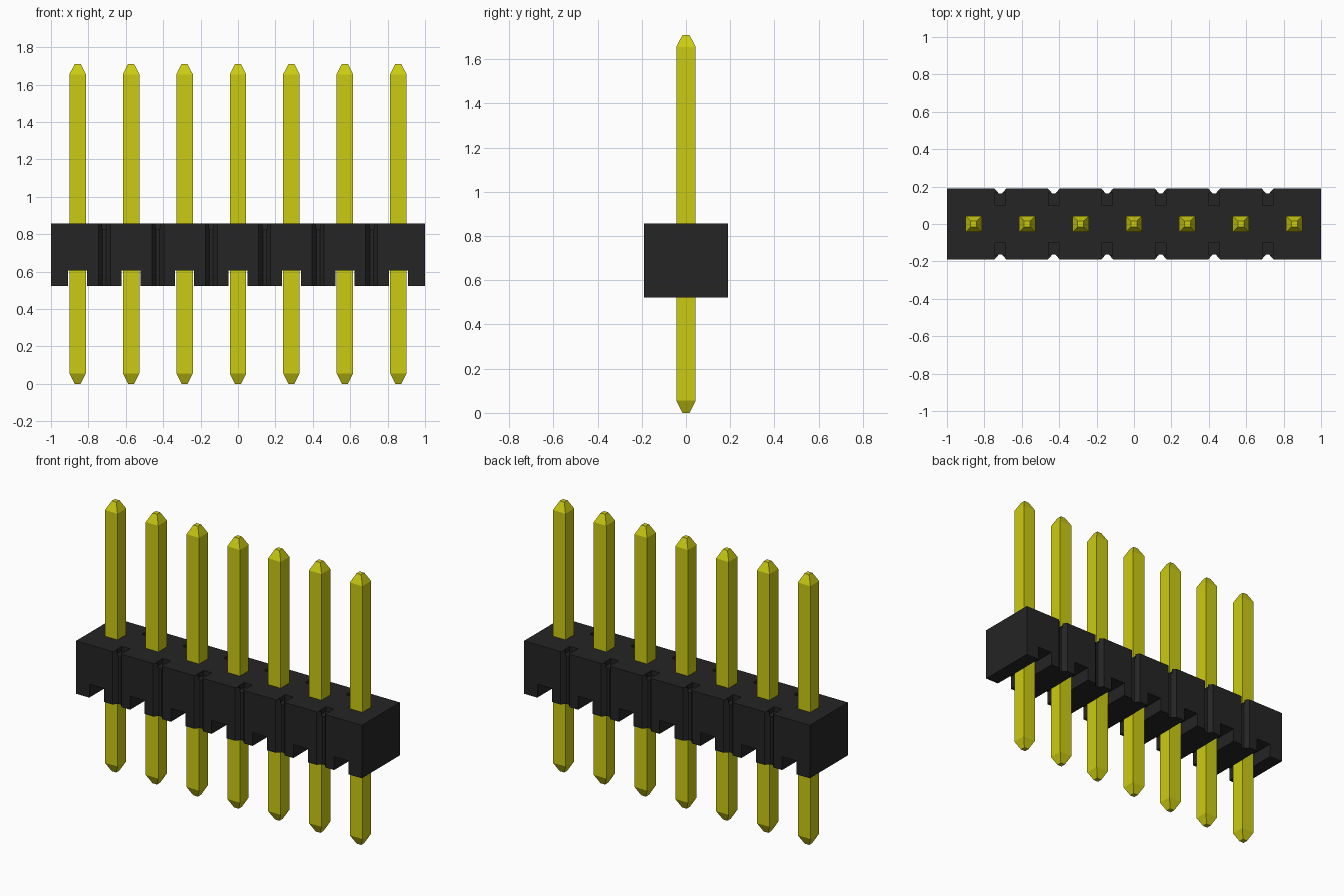
import bpy, bmesh
from mathutils import Matrix

cube = bpy.data.objects.get("Cube")
if cube:
    bpy.data.objects.remove(cube, do_unlink=True)

COUNT = 7
PITCH = 2 / COUNT
HALF_Y = 0.19
Z0, Z1 = 0.522, 0.857          # housing bottom and top
CHANNEL_TOP = 0.607
PIN_X = [(i - (COUNT - 1) / 2) * PITCH for i in range(COUNT)]
GROOVE_X = [-1 + i * PITCH for i in range(1, COUNT)]


def material(name, rgb):
    m = bpy.data.materials.new(name)
    m.use_nodes = True
    m.diffuse_color = (*rgb, 1)
    bsdf = m.node_tree.nodes["Principled BSDF"]
    bsdf.inputs["Base Color"].default_value = (*rgb, 1)
    bsdf.inputs["Roughness"].default_value = 0.6
    return m


black = material("black plastic", (0.018, 0.018, 0.018))
gold = material("yellow metal", (0.60, 0.60, 0.006))


def make_object(name, bm, mat):
    bmesh.ops.recalc_face_normals(bm, faces=bm.faces[:])
    me = bpy.data.meshes.new(name)
    bm.to_mesh(me)
    bm.free()
    me.materials.append(mat)
    ob = bpy.data.objects.new(name, me)
    bpy.context.collection.objects.link(ob)
    return ob


def add_box(bm, x0, x1, y0, y1, z0, z1):
    size = Matrix.Diagonal((x1 - x0, y1 - y0, z1 - z0, 1))
    place = Matrix.Translation(((x0 + x1) / 2, (y0 + y1) / 2, (z0 + z1) / 2))
    bmesh.ops.create_cube(bm, size=1, matrix=place @ size)


# Housing: plan outline with break grooves on both long sides, extruded up
front = [(-1, -HALF_Y)]
for x in GROOVE_X:
    front += [(x - 0.032, -HALF_Y), (x - 0.009, -HALF_Y + 0.026),
              (x + 0.009, -HALF_Y + 0.026), (x + 0.032, -HALF_Y)]
front.append((1, -HALF_Y))
outline = front + [(-x, -y) for x, y in front]
bm = bmesh.new()
base = bm.faces.new([bm.verts.new((x, y, Z0)) for x, y in outline])
ext = bmesh.ops.extrude_face_region(bm, geom=[base], use_keep_orig=True)
top = [v for v in ext["geom"] if isinstance(v, bmesh.types.BMVert)]
bmesh.ops.translate(bm, vec=(0, 0, Z1 - Z0), verts=top)
housing = make_object("housing", bm, black)

# Cutter: channels under the pins and small pockets behind the grooves
bm = bmesh.new()
for x in PIN_X:
    add_box(bm, x - 0.051, x + 0.051, -0.4, 0.4, 0.3, CHANNEL_TOP)
for x in GROOVE_X:
    for s in (-1, 1):
        ya, yb = sorted((s * 0.1, s * 0.168))
        add_box(bm, x - 0.028, x + 0.028, ya, yb, Z1 - 0.03, Z1 + 0.1)
cutter = make_object("housing_cutter", bm, black)
cutter.hide_render = True
mod = housing.modifiers.new("cut", "BOOLEAN")
mod.operation = "DIFFERENCE"
mod.solver = "EXACT"
mod.object = cutter
bpy.context.view_layer.objects.active = housing
bpy.ops.object.modifier_apply(modifier=mod.name)
bpy.data.objects.remove(cutter, do_unlink=True)

# Pins: square bars with tapered ends, built from stacked square sections
SECTIONS = [(0, 0.016), (0.056, 0.044), (1.655, 0.044), (1.71, 0.016)]
for i, x in enumerate(PIN_X):
    bm = bmesh.new()
    rings = [[bm.verts.new((x + sx * h, sy * h, z))
              for sx, sy in ((-1, -1), (1, -1), (1, 1), (-1, 1))]
             for z, h in SECTIONS]
    for a, b in zip(rings, rings[1:]):
        for k in range(4):
            n = (k + 1) % 4
            bm.faces.new((a[k], a[n], b[n], b[k]))
    bm.faces.new(rings[0])
    bm.faces.new(rings[-1])
    make_object(f"pin_{i + 1}", bm, gold)
